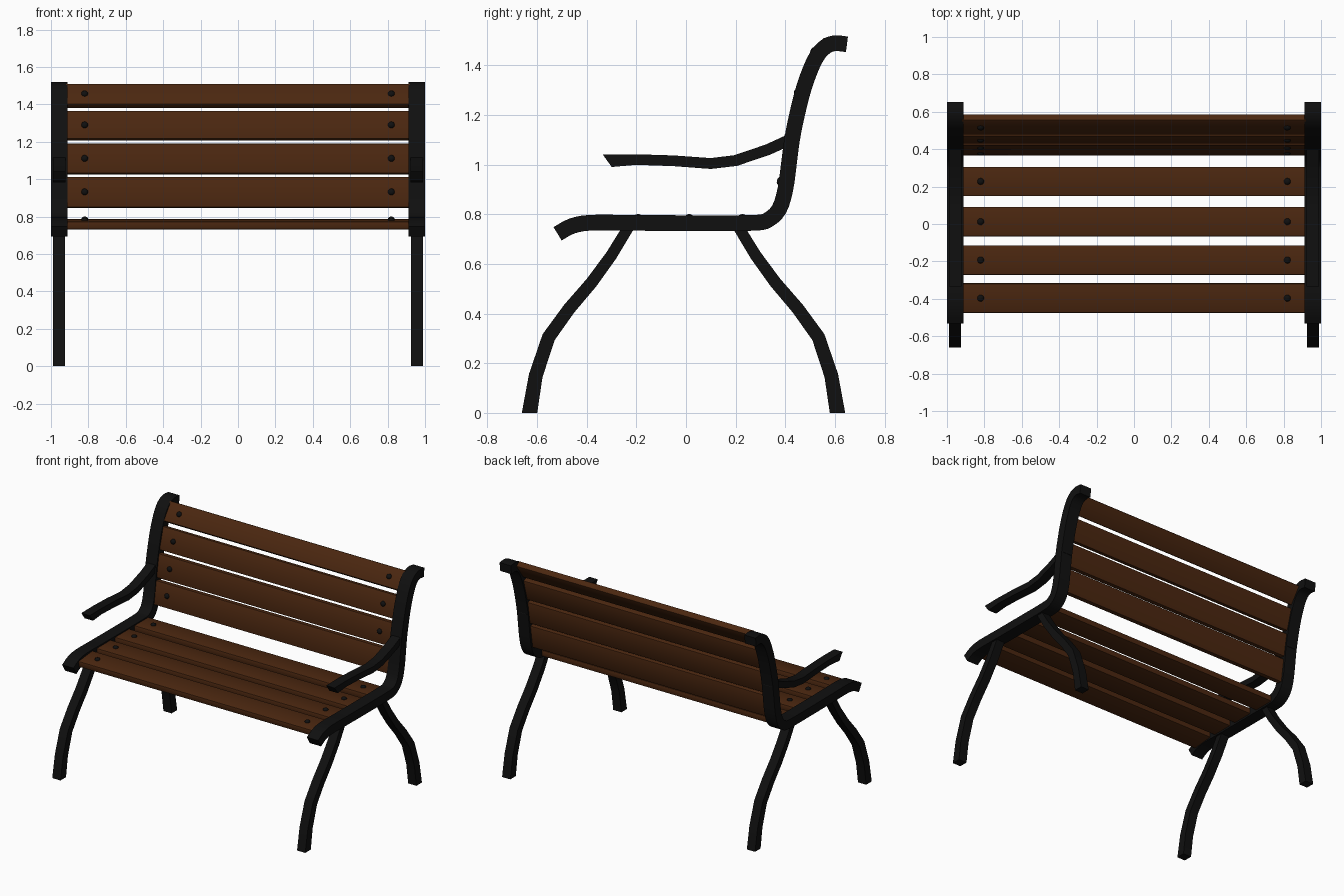
import bpy, bmesh, math
from mathutils import Vector, Matrix

if "Cube" in bpy.data.objects:
    bpy.data.objects.remove(bpy.data.objects["Cube"], do_unlink=True)


def material(name, color, roughness):
    m = bpy.data.materials.new(name)
    m.use_nodes = True
    m.diffuse_color = color
    bsdf = m.node_tree.nodes["Principled BSDF"]
    bsdf.inputs["Base Color"].default_value = color
    bsdf.inputs["Roughness"].default_value = roughness
    return m


IRON = material("black iron", (0.005, 0.005, 0.005, 1), 0.6)
WOOD = material("brown wood", (0.07, 0.02, 0.005, 1), 0.7)


def finish(name, bm, mat):
    bmesh.ops.recalc_face_normals(bm, faces=bm.faces)
    mesh = bpy.data.meshes.new(name)
    bm.to_mesh(mesh)
    bm.free()
    mesh.materials.append(mat)
    ob = bpy.data.objects.new(name, mesh)
    bpy.context.collection.objects.link(ob)
    bpy.ops.object.select_all(action="DESELECT")
    ob.select_set(True)
    bpy.context.view_layer.objects.active = ob
    bpy.ops.object.shade_smooth_by_angle(angle=math.radians(30))
    return ob


def smooth_path(pts, steps=3):
    """Catmull-Rom curve through the points."""
    p = [Vector(q) for q in pts]
    p = [2 * p[0] - p[1]] + p + [2 * p[-1] - p[-2]]
    out = []
    for a, b, c, d in zip(p, p[1:], p[2:], p[3:]):
        for i in range(steps):
            t = i / steps
            out.append(0.5 * (2 * b + (c - a) * t + (2 * a - 5 * b + 4 * c - d) * t * t
                              + (3 * b - a - 3 * c + d) * t ** 3))
    return out + [p[-2]]


def bar(name, path, x, width, thick_start, thick_end, first_cut=None):
    """Sweep a flat bar along a path of (y, z) points with mitred joints."""
    path = [Vector(p) for p in path]
    dirs = [(b - a).normalized() for a, b in zip(path, path[1:])]
    bm = bmesh.new()
    rings = []
    for i, p in enumerate(path):
        before, after = dirs[max(i - 1, 0)], dirs[min(i, len(dirs) - 1)]
        t = (before + after).normalized()
        n = Vector((-t.y, t.x))
        f = i / (len(path) - 1)
        n *= (thick_start + (thick_end - thick_start) * f) / 2 / max(t.dot(after), 0.5)
        if i == 0 and first_cut:
            n = Vector(first_cut)
        rings.append([bm.verts.new((x + sx * width / 2, *(p + sn * n)))
                      for sx, sn in ((-1, -1), (1, -1), (1, 1), (-1, 1))])
    for r, s in zip(rings, rings[1:]):
        for k in range(4):
            j = (k + 1) % 4
            bm.faces.new((r[k], r[j], s[j], s[k]))
    bm.faces.new(rings[0])
    bm.faces.new(rings[-1])
    return finish(name, bm, IRON)


def slat(name, start, end):
    """Wooden board across the bench, with a domed bolt near each end."""
    a, b = Vector(start), Vector(end)
    d = b - a
    mid = (a + b) / 2
    place = Matrix.Translation((0, mid.x, mid.y)) @ Matrix.Rotation(math.atan2(d.y, d.x), 4, "X")
    bm = bmesh.new()
    bmesh.ops.create_cube(bm, size=1, matrix=Matrix.Diagonal((1.84, d.length, SLAT_THICK, 1)))
    long_edges = [e for e in bm.edges if abs(e.verts[0].co.x - e.verts[1].co.x) > 1]
    bmesh.ops.bevel(bm, geom=long_edges, offset=0.006, segments=2, profile=0.5, affect="EDGES")
    bm.transform(place)
    finish(name, bm, WOOD)
    for side, x in (("right", -0.82), ("left", 0.82)):
        bm = bmesh.new()
        bmesh.ops.create_uvsphere(bm, u_segments=16, v_segments=8, radius=0.018,
                                  matrix=Matrix.Diagonal((1, 1, 0.75, 1)))
        bm.transform(place @ Matrix.Translation((x, 0, SLAT_THICK / 2)))
        finish(f"{name}_bolt_{side}", bm, IRON)


SLAT_THICK = 0.042

# Side profiles as (y, z)
FRAME = [(-0.517, 0.721), (-0.46, 0.752), (-0.38, 0.766), (-0.2, 0.765), (0.05, 0.764),
         (0.27, 0.765), (0.33, 0.777), (0.375, 0.82), (0.4, 0.9), (0.414, 1.0),
         (0.427, 1.1), (0.447, 1.2), (0.475, 1.31), (0.513, 1.41), (0.55, 1.465),
         (0.595, 1.488), (0.648, 1.484)]
ARM = [(-0.317, 1.015), (-0.2, 1.02), (-0.05, 1.015), (0.1, 1.004), (0.2, 1.016),
       (0.33, 1.06), (0.45, 1.115)]
LEG = [(-0.62, 0), (-0.595, 0.15), (-0.543, 0.305), (-0.46, 0.42), (-0.37, 0.525),
       (-0.29, 0.635), (-0.22, 0.75)]

# Iron side frames, armrests and legs
for side, s in (("right", -1), ("left", 1)):
    x = s * 0.956
    bar(f"side_frame_{side}", smooth_path(FRAME), x, 0.088, 0.063, 0.063)
    bar(f"armrest_{side}", ARM, x, 0.066, 0.042, 0.045, first_cut=(-0.018, 0.025))
    bar(f"front_leg_{side}", [(y - 0.01, z) for y, z in LEG], x, 0.064, 0.058, 0.044,
        first_cut=(-0.031, 0))
    bar(f"rear_leg_{side}", [(-y - 0.01, z) for y, z in LEG], x, 0.064, 0.058, 0.044,
        first_cut=(-0.031, 0))

# Wooden slats of the seat, front to back, and of the backrest, bottom to top
SEAT = [((-0.473, 0.752), (-0.316, 0.768)), ((-0.272, 0.766), (-0.114, 0.766)),
        ((-0.067, 0.766), (0.092, 0.766)), ((0.149, 0.766), (0.306, 0.766))]
BACK = [((0.387, 0.848), (0.412, 1.01)), ((0.416, 1.028), (0.442, 1.188)),
        ((0.448, 1.21), (0.489, 1.36)), ((0.492, 1.39), (0.572, 1.5))]
for i, ends in enumerate(SEAT, 1):
    slat(f"seat_slat_{i}", *ends)
for i, ends in enumerate(BACK, 1):
    slat(f"back_slat_{i}", *ends)
